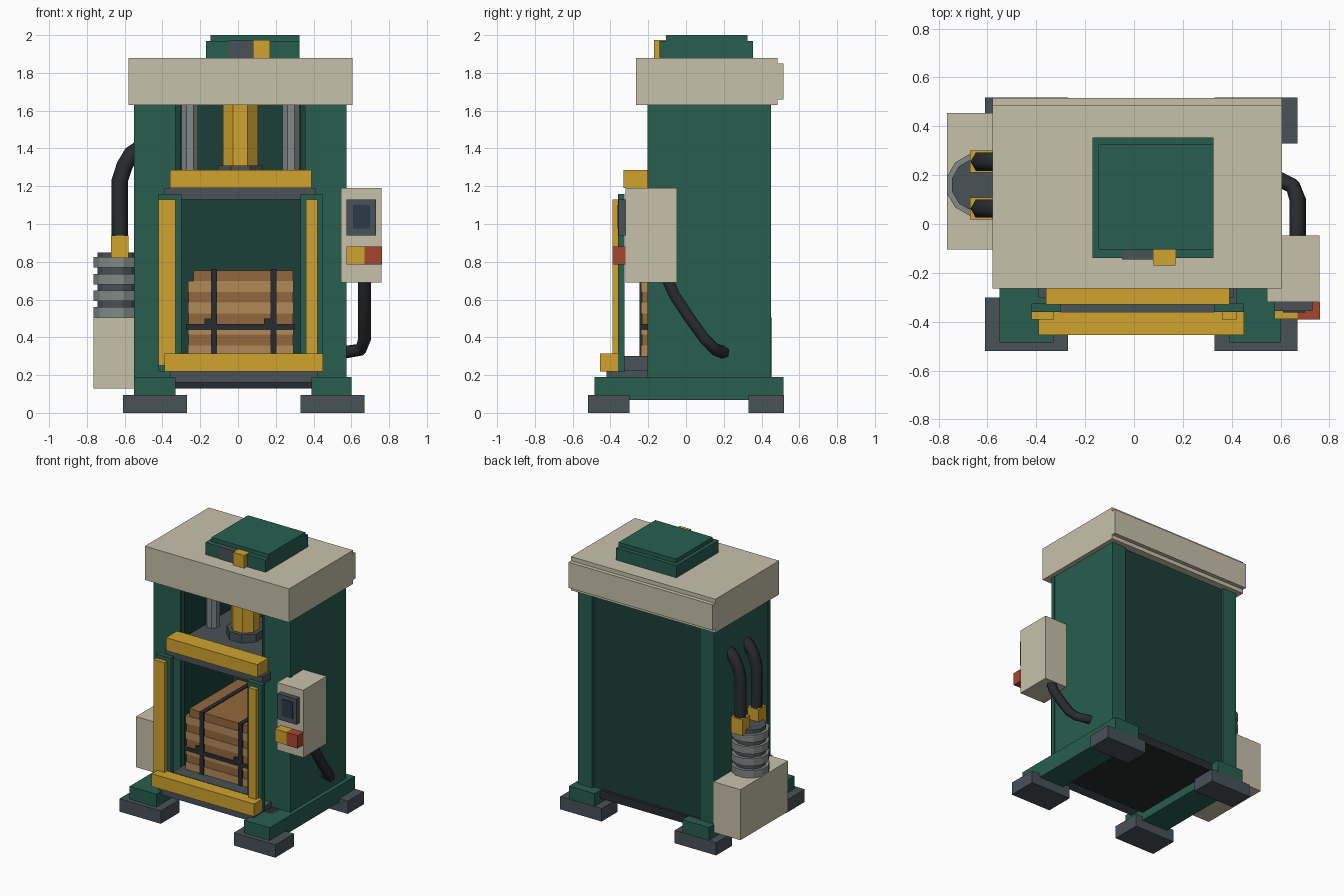
import bpy
from mathutils import Vector

if "Cube" in bpy.data.objects:
    bpy.data.objects.remove(bpy.data.objects["Cube"])


def mat(name, c):
    m = bpy.data.materials.new(name)
    m.diffuse_color = (*[(v / 255) ** 2.2 for v in c], 1)
    m.use_nodes = True
    m.node_tree.nodes["Principled BSDF"].inputs["Base Color"].default_value = m.diffuse_color
    return m


GREEN = mat("green", (44, 95, 80))
DARK = mat("dark_green", (33, 66, 58))
CREAM = mat("cream", (198, 192, 170))
YELLOW = mat("yellow", (207, 162, 50))
STEEL = mat("dark_steel", (74, 83, 88))
SILVER = mat("silver", (128, 136, 134))
BLACK = mat("black", (45, 48, 50))
RED = mat("red", (165, 72, 52))
TAN = mat("tan_card", (176, 137, 88))
BROWN = mat("brown_card", (146, 104, 64))
BLUE = mat("screen_blue", (48, 60, 74))


def box(name, m, x, y, z):
    """Box from min/max pairs."""
    xs, ys, zs = sorted(x), sorted(y), sorted(z)
    v = [(a, b, c) for a in xs for b in ys for c in zs]
    f = [(0, 1, 3, 2), (4, 6, 7, 5), (0, 4, 5, 1), (2, 3, 7, 6), (0, 2, 6, 4), (1, 5, 7, 3)]
    me = bpy.data.meshes.new(name)
    me.from_pydata(v, [], f)
    me.materials.append(m)
    ob = bpy.data.objects.new(name, me)
    bpy.context.collection.objects.link(ob)
    return ob


def cyl(name, m, x, y, z, r, n=8):
    """Upright faceted cylinder."""
    bpy.ops.mesh.primitive_cylinder_add(vertices=n, radius=r, depth=z[1] - z[0],
                                        location=(x, y, sum(z) / 2), rotation=(0, 0, 3.14159 / n))
    ob = bpy.context.object
    ob.name = name
    ob.data.materials.append(m)
    return ob


def hose(name, pts, r):
    """Low-poly tube along a path."""
    cu = bpy.data.curves.new(name, 'CURVE')
    cu.dimensions = '3D'
    cu.bevel_depth = r
    cu.bevel_resolution = 1
    cu.use_fill_caps = True
    sp = cu.splines.new('POLY')
    sp.points.add(len(pts) - 1)
    for p, c in zip(sp.points, pts):
        p.co = (*c, 1)
    cu.materials.append(BLACK)
    bpy.context.collection.objects.link(bpy.data.objects.new(name, cu))


# feet and skids
for side, fx, sx in (("left", (-.61, -.27), (-.55, -.33)), ("right", (.33, .67), (.39, .60))):
    box(f"front_foot_{side}", STEEL, fx, (-.52, -.30), (0, .095))
    box(f"back_foot_{side}", STEEL, fx, (.33, .518), (0, .095))
    box(f"skid_{side}", GREEN, sx, (-.485, .515), (.068, .19))

# frame: side walls, inner uprights, front edge strips, back panel
for side, outer, inner, strip in (("left", (-.545, -.43), (-.43, -.305), (-.55, -.33)),
                                  ("right", (.455, .57), (.33, .455), (.355, .575))):
    box(f"side_wall_{side}", GREEN, outer, (-.19, .45), (.16, 1.64))
    box(f"inner_upright_{side}", DARK, inner, (-.19, .40), (.16, 1.64))
    box(f"front_post_{side}", GREEN, strip, (-.205, -.175), (.19, 1.64))
box("back_panel", DARK, (-.44, .465), (.37, .43), (.16, 1.64))
box("base_plate", BLACK, (-.545, .57), (-.30, .45), (.13, .19))
box("chamber_floor", STEEL, (-.31, .34), (-.33, .39), (.16, .30))
box("front_sill", STEEL, (-.36, .42), (-.42, -.20), (.16, .225))

# top cover with stepped back lip
box("top_cover", CREAM, (-.58, .605), (-.265, .485), (1.63, 1.88))
box("top_cover_back_lip", CREAM, (-.58, .605), (.485, .515), (1.66, 1.85))

# roof housing
box("roof_housing", GREEN, (-.17, .325), (-.14, .355), (1.88, 1.97))
box("roof_housing_lid", GREEN, (-.145, .325), (-.105, .325), (1.97, 2.0))
box("roof_grille", STEEL, (-.05, .08), (-.145, -.11), (1.88, 1.972))
box("roof_latch", YELLOW, (.08, .17), (-.17, -.105), (1.88, 1.974))

# ram, guide rods and platen
cyl("ram_cylinder", YELLOW, .013, .07, (1.28, 1.66), .1)
cyl("ram_flange", STEEL, .013, .07, (1.24, 1.31), .13)
for side, x in (("left", -.255), ("right", .28)):
    cyl(f"guide_rod_{side}", SILVER, x, .07, (1.2, 1.66), .048)
box("press_platen", STEEL, (-.31, .34), (-.205, .37), (1.13, 1.25))
box("platen_front_plate", STEEL, (-.39, .41), (-.30, -.19), (1.13, 1.19))
box("platen_front_bar", YELLOW, (-.36, .39), (-.33, -.20), (1.19, 1.285))

# front door frame
box("door_bottom_bar", YELLOW, (-.39, .45), (-.455, -.36), (.22, .315))
for side, yx, gx in (("left", (-.42, -.33), (-.42, -.30)), ("right", (.36, .42), (.33, .45))):
    box(f"door_bar_{side}", YELLOW, yx, (-.39, -.36), (.25, 1.13))
    box(f"door_post_{side}", GREEN, gx, (-.36, -.325), (.22, 1.16))

# layered cardboard bale
n, z0, z1 = 8, .30, .755
h = (z1 - z0) / n
for i in range(n):
    e = .004 * (i % 2)
    left = -.24 if i == n - 1 else -.265
    box(f"bale_layer_{i + 1}", BROWN if i % 2 else TAN, (left + e, .295 - e), (-.238 + e, .34 - e),
        (z0 + h * i, z0 + h * (i + 1)))
for i, x in enumerate((-.127, .188)):
    box(f"bale_strap_{i + 1}", BLACK, (x - .016, x + .016), (-.245, .345), (z0, z1 + .006))
    box(f"strap_buckle_{i + 1}", BLACK, (x - .05, x - .016), (-.247, -.23), (.47, .50))
box("bale_cross_strap", BLACK, (-.272, .302), (-.245, .345), (.44, .47))

# control panel with screen, buttons and cable
box("control_box", CREAM, (.545, .76), (-.32, -.048), (.69, 1.19))
box("screen_frame", STEEL, (.575, .73), (-.357, -.32), (.94, 1.13))
box("screen", BLUE, (.61, .70), (-.362, -.35), (.975, 1.10))
box("start_button", YELLOW, (.575, .67), (-.388, -.32), (.785, .88))
box("stop_button", RED, (.67, .762), (-.39, -.32), (.785, .88))
hose("control_cable", [(.67, -.10, .71), (.67, -.06, .62), (.67, .02, .50), (.67, .10, .39),
                       (.65, .155, .335), (.56, .20, .32)], .034)

# hydraulic power unit on the left side
box("oil_tank", CREAM, (-.765, -.545), (-.105, .455), (.13, .505))
cyl("motor_core", STEEL, -.64, .16, (.50, .85), .108, 12)
for i in range(4):
    z = .505 + i * .088
    cyl(f"motor_fin_{i + 1}", SILVER, -.64, .16, (z, z + .055), .13, 12)

# pressure hoses with fittings
for side, y in (("front", .063), ("back", .255)):
    box(f"hose_fitting_{side}", YELLOW, (-.672, -.58), (y - .045, y + .045), (.82, .94))
    hose(f"pressure_hose_{side}", [(-.626, y, .93), (-.626, y, 1.23), (-.60, y, 1.31),
                                   (-.565, y, 1.37), (-.52, y, 1.40)], .043)
